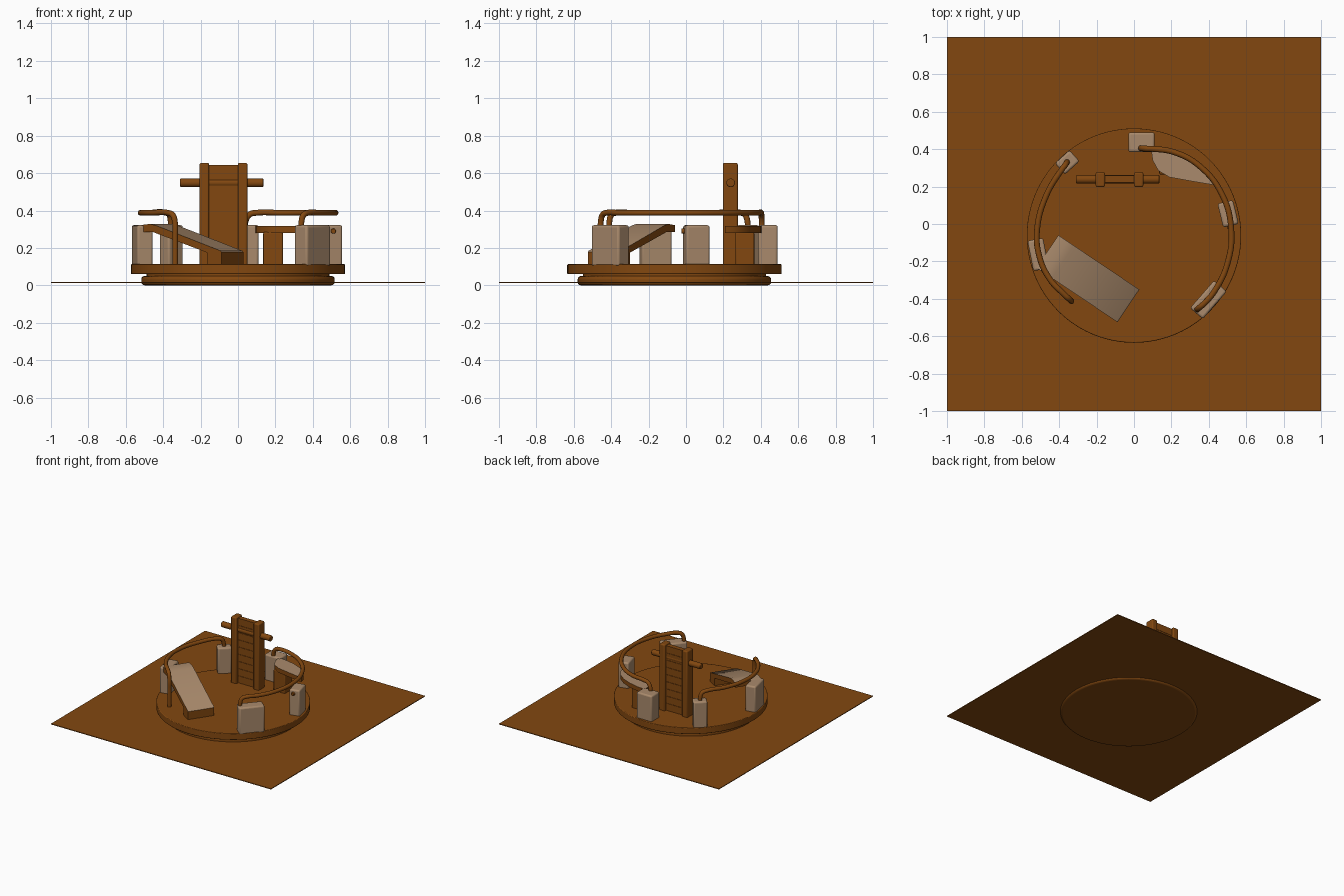
import bpy, bmesh, math
from mathutils import Vector, Matrix

if "Cube" in bpy.data.objects:
    bpy.data.objects.remove(bpy.data.objects["Cube"])


def material(name, rgb):
    m = bpy.data.materials.new(name)
    m.diffuse_color = (*rgb, 1)
    m.use_nodes = True
    m.node_tree.nodes["Principled BSDF"].inputs["Base Color"].default_value = m.diffuse_color
    return m


BROWN = material("brown wood", (0.225, 0.064, 0.005))
TAN = material("tan", (0.40, 0.255, 0.15))
CX, CY, DECK = 0.0, -0.062, 0.113  # platform centre and deck height


def finish(name, bm, mats, bevel=0.0):
    bmesh.ops.recalc_face_normals(bm, faces=bm.faces)
    me = bpy.data.meshes.new(name)
    bm.to_mesh(me)
    bm.free()
    ob = bpy.data.objects.new(name, me)
    bpy.context.collection.objects.link(ob)
    for m in mats:
        me.materials.append(m)
    if bevel:
        b = ob.modifiers.new("bevel", 'BEVEL')
        b.width, b.segments, b.limit_method = bevel, 3, 'ANGLE'
    bpy.ops.object.select_all(action='DESELECT')
    ob.select_set(True)
    bpy.context.view_layer.objects.active = ob
    bpy.ops.object.shade_smooth_by_angle(angle=math.radians(35))
    return ob


def box(name, lo, hi, mat, bevel=0.0, turn=0.0):
    lo, hi = Vector(lo), Vector(hi)
    bm = bmesh.new()
    bmesh.ops.create_cube(bm, size=1)
    mtx = Matrix.Translation((lo + hi) / 2) @ Matrix.Rotation(turn, 4, 'Z') @ Matrix.Diagonal((*(hi - lo), 1))
    bmesh.ops.transform(bm, matrix=mtx, verts=bm.verts)
    return finish(name, bm, [mat], bevel)


def cylinder(name, radius, depth, mtx, mat, segments, bevel):
    bm = bmesh.new()
    bmesh.ops.create_cone(bm, cap_ends=True, segments=segments, radius1=radius,
                          radius2=radius, depth=depth, matrix=mtx)
    return finish(name, bm, [mat], bevel)


def prism(name, points, offset, bevel=0.0):
    """Extruded outline: brown, with tan upward faces."""
    bm = bmesh.new()
    face = bm.faces.new([bm.verts.new(p) for p in points])
    new = bmesh.ops.extrude_face_region(bm, geom=[face])["geom"]
    bmesh.ops.translate(bm, vec=offset, verts=[v for v in new if isinstance(v, bmesh.types.BMVert)])
    bmesh.ops.recalc_face_normals(bm, faces=bm.faces)
    for f in bm.faces:
        f.material_index = 1 if f.normal.z > 0.6 else 0
    return finish(name, bm, [BROWN, TAN], bevel)


def tube(name, points, radius):
    cu = bpy.data.curves.new(name, 'CURVE')
    cu.dimensions = '3D'
    cu.bevel_depth, cu.bevel_resolution, cu.resolution_u = radius, 4, 8
    cu.use_fill_caps = True
    sp = cu.splines.new('BEZIER')
    sp.bezier_points.add(len(points) - 1)
    for bp, p in zip(sp.bezier_points, points):
        bp.co = p
        bp.handle_left_type = bp.handle_right_type = 'AUTO'
    ob = bpy.data.objects.new(name, cu)
    bpy.context.collection.objects.link(ob)
    cu.materials.append(BROWN)


# ground sheet, base drum and turning platform
box("ground_sheet", (-1, -1, 0.012), (1, 1, 0.018), BROWN)
cylinder("base_drum", 0.517, 0.05, Matrix.Translation((CX, CY, 0.025)), BROWN, 72, 0.018)
cylinder("base_neck", 0.49, 0.03, Matrix.Translation((CX, CY, 0.055)), BROWN, 72, 0)
cylinder("platform", 0.573, DECK - 0.06, Matrix.Translation((CX, CY, (DECK + 0.06) / 2)), BROWN, 96, 0.005)

# tan posts round the rim: x, y, radial size, tangent size, angle
for name, x, y, r, t, a in (
        ("back_post", 0.04, 0.437, 0.105, 0.14, 90),
        ("back_left_post", -0.357, 0.33, 0.08, 0.105, 132),
        ("left_post", -0.512, -0.163, 0.085, 0.165, 191),
        ("right_post", 0.503, 0.055, 0.085, 0.13, 13.5),
        ("front_right_post", 0.398, -0.405, 0.09, 0.195, -41)):
    box(name, (x - r / 2, y - t / 2, DECK - 0.01), (x + r / 2, y + t / 2, 0.322), TAN, 0.012, math.radians(a))

# curved hand rails
H = 0.388
tube("right_rail", [(0.04, 0.405, 0.29), (0.041, 0.405, 0.345), (0.065, 0.403, 0.38), (0.10, 0.402, H),
                    (0.22, 0.382, H), (0.35, 0.31, H), (0.47, 0.16, H), (0.52, -0.03, H),
                    (0.50, -0.21, H), (0.43, -0.36, H), (0.375, -0.425, H), (0.352, -0.445, 0.378),
                    (0.34, -0.455, 0.345), (0.34, -0.456, 0.29)], 0.0155)
tube("left_rail", [(-0.36, 0.33, 0.29), (-0.36, 0.328, 0.345), (-0.368, 0.315, 0.378), (-0.385, 0.293, H),
                   (-0.47, 0.15, H), (-0.518, -0.03, H), (-0.507, -0.17, H), (-0.45, -0.295, H),
                   (-0.375, -0.375, H), (-0.348, -0.40, 0.375), (-0.337, -0.41, 0.335),
                   (-0.336, -0.411, 0.25), (-0.336, -0.411, 0.105)], 0.0155)

# small peg on the right post
cylinder("post_peg", 0.014, 0.05, Matrix.Translation((0.51, 0.0, 0.29)) @ Matrix.Rotation(math.pi / 2, 4, 'X'),
         BROWN, 16, 0.003)

# sloping ramp: side outline (distance along, height) extruded across
along, across = Vector((0.83, -0.557, 0)), Vector((0.557, 0.83, 0))
start = Vector((-0.463, -0.147, 0)) - across * 0.105
side = [(0, 0.322), (0.06, 0.328), (0.10, 0.32), (0.515, 0.185), (0.522, 0.178), (0.522, DECK - 0.005),
        (0.43, DECK - 0.005), (0.43, 0.175), (0.08, 0.285), (0, 0.285)]
prism("ramp", [start + along * s + Vector((0, 0, z)) for s, z in side], across * 0.21)

# crescent seat and its support
seat = [(0.09, 0.405), (0.10, 0.34), (0.13, 0.285), (0.19, 0.25), (0.30, 0.23), (0.43, 0.208),
        (0.42, 0.25), (0.385, 0.30), (0.325, 0.345), (0.24, 0.38), (0.16, 0.398)]
prism("seat", [(x, y, 0.28) for x, y in seat], Vector((0, 0, 0.036)))
box("seat_support", (0.135, 0.265, DECK - 0.01), (0.24, 0.365, 0.285), BROWN, 0.008)

# upright board: two side posts, horizontal planks, cross bar
for name, x in (("board_left_side", -0.18), ("board_right_side", 0.025)):
    box(name, (x - 0.025, 0.198, DECK - 0.01), (x + 0.025, 0.277, 0.655), BROWN, 0.009)
box("board_core", (-0.17, 0.226, DECK), (0.015, 0.256, 0.64), BROWN)
step = (0.645 - DECK) / 9
for i in range(9):
    z = DECK + i * step
    box("board_plank_%d" % (i + 1), (-0.17, 0.222, z + 0.001), (0.015, 0.26, z + step - 0.001), BROWN)
cylinder("cross_bar", 0.023, 0.445, Matrix.Translation((-0.087, 0.239, 0.548)) @ Matrix.Rotation(math.pi / 2, 4, 'Y'),
         BROWN, 24, 0.005)
